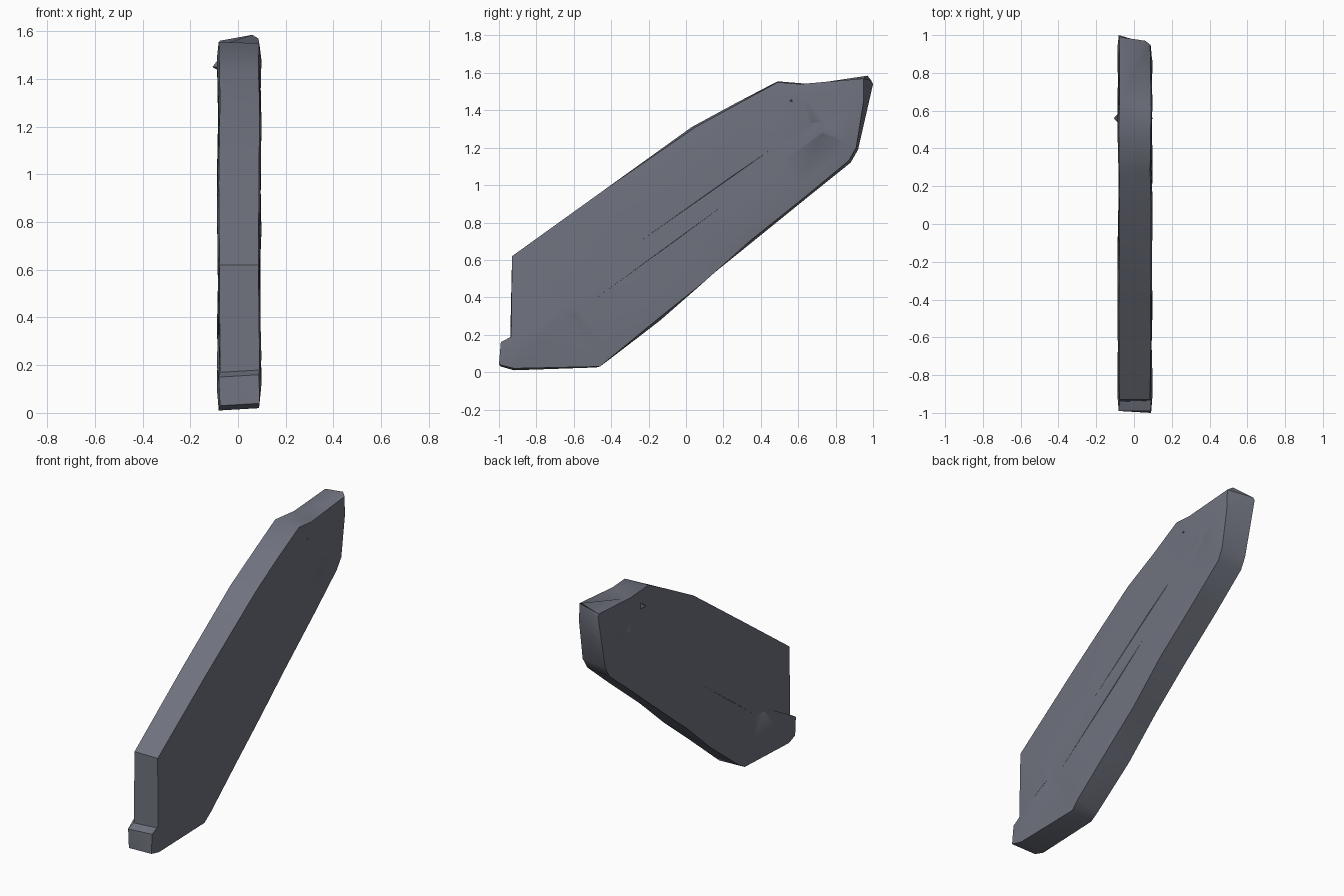
import bpy, bmesh, math
from mathutils import Vector

if "Cube" in bpy.data.objects:
    bpy.data.objects.remove(bpy.data.objects["Cube"])

stone = bpy.data.materials.new("slate grey stone")
stone.diffuse_color = (0.16, 0.17, 0.21, 1)
stone.use_nodes = True
stone.node_tree.nodes["Principled BSDF"].inputs["Base Color"].default_value = stone.diffuse_color


def finish(name, bm):
    bmesh.ops.recalc_face_normals(bm, faces=bm.faces)
    me = bpy.data.meshes.new(name)
    bm.to_mesh(me)
    bm.free()
    me.materials.append(stone)
    ob = bpy.data.objects.new(name, me)
    bpy.context.collection.objects.link(ob)
    bpy.ops.object.select_all(action='DESELECT')
    ob.select_set(True)
    bpy.context.view_layer.objects.active = ob
    bpy.ops.object.shade_smooth_by_angle(angle=math.radians(38))
    return ob


# Slab outline: left-side (y, z) and right-side (y, z)
outline = [
    (-0.99, 0.03, -1.00, 0.04), (-0.92, 0.01, -0.92, 0.02),
    (-0.48, 0.025, -0.46, 0.03), (-0.42, 0.06, -0.40, 0.08),
    (-0.14, 0.275, -0.15, 0.285), (0.10, 0.49, 0.10, 0.485),
    (0.36, 0.70, 0.34, 0.70), (0.65, 0.935, 0.64, 0.94),
    (0.88, 1.12, 0.87, 1.13), (0.92, 1.19, 0.91, 1.20),
    (1.00, 1.54, 0.95, 1.45), (0.99, 1.56, 0.95, 1.57),
    (0.67, 1.54, 0.61, 1.54), (0.49, 1.555, 0.49, 1.55),
    (0.27, 1.44, 0.27, 1.43), (0.03, 1.31, 0.05, 1.31),
    (-0.45, 0.965, -0.45, 0.965), (-0.93, 0.62, -0.93, 0.62),
    (-0.94, 0.17, -0.935, 0.18), (-0.99, 0.15, -0.99, 0.16)]
A, B = Vector((-0.62, 0.36)), Vector((0.70, 1.30))


def spine(p):
    d = B - A
    t = min(1, max(0, (p - A).dot(d) / d.length_squared))
    return A + d * t


bm = bmesh.new()


def ring(side, t, x, wave):
    verts = []
    for i, r in enumerate(outline):
        p = Vector(r[2:] if side > 0 else r[:2])
        q = p.lerp(spine(p), t)
        verts.append(bm.verts.new((0.005 + side * (x + wave * math.sin(i * 2.1 + side)), q.x, q.y)))
    return verts


def bridge(a, b):
    for i in range(len(a)):
        j = (i + 1) % len(a)
        bm.faces.new((a[i], a[j], b[j], b[i]))


# Rim, chipped broad faces and shallow middles on both sides
rims = []
for side in (-1, 1):
    rim = ring(side, 0, 0.083, 0.003)
    shoulder = ring(side, 0.25, 0.089, 0.005)
    middle = ring(side, 0.85, 0.088, 0.002)
    bridge(rim, shoulder)
    bridge(shoulder, middle)
    bm.faces.new(middle)
    rims.append(rim)
bridge(*rims)
# Raised crest at the far tip
edge = bm.edges.get((rims[0][11], rims[1][11]))
new = bmesh.utils.edge_split(edge, rims[0][11], 0.8)[1]
new.co = (0.06, 0.97, 1.585)
bmesh.ops.triangulate(bm, faces=bm.faces[:])
finish("stone_slab", bm)

# Small chips sticking out of the broad faces
for side, name in ((-1, "left_chip"), (1, "right_chip")):
    bm = bmesh.new()
    tip = 0.107 if side < 0 else 0.1
    base = [bm.verts.new((side * 0.07, y, z)) for y, z in ((0.52, 1.45), (0.60, 1.43), (0.60, 1.50))]
    top = bm.verts.new((side * tip, 0.56, 1.45))
    bm.faces.new(base)
    for i in range(3):
        bm.faces.new((base[i], base[(i + 1) % 3], top))
    finish(name, bm)
